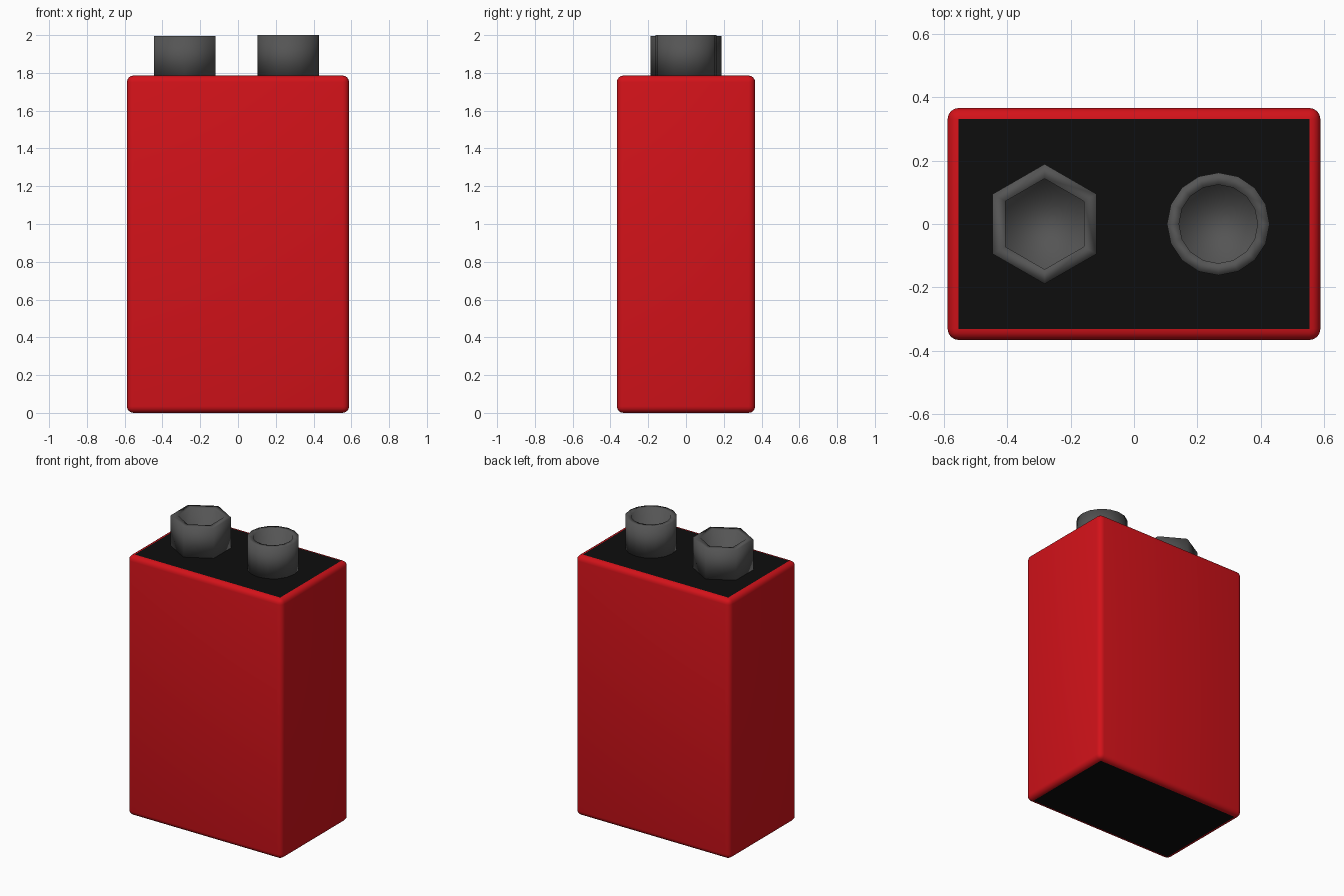
import bpy, bmesh, math

if "Cube" in bpy.data.objects:
    bpy.data.objects.remove(bpy.data.objects["Cube"])


def material(name, rgb):
    m = bpy.data.materials.new(name)
    m.diffuse_color = (*rgb, 1)
    m.use_nodes = True
    m.node_tree.nodes["Principled BSDF"].inputs["Base Color"].default_value = m.diffuse_color
    return m


RED = material("red", (0.65, 0.006, 0.01))
BLACK = material("black", (0.004, 0.004, 0.004))
DARK = material("dark_grey", (0.09, 0.09, 0.09))


def make_object(name, bm, mats):
    bmesh.ops.recalc_face_normals(bm, faces=bm.faces)
    mesh = bpy.data.meshes.new(name)
    bm.to_mesh(mesh)
    bm.free()
    for m in mats:
        mesh.materials.append(m)
    ob = bpy.data.objects.new(name, mesh)
    bpy.context.collection.objects.link(ob)
    return ob


def cup(name, x, radius, inner, sides, top, depth, turn=0.0):
    """Hollow prism terminal, smooth shaded."""
    profile = [(radius, 1.775), (radius, top), (inner, top), (inner, top - depth)]
    bm = bmesh.new()
    rings = []
    for r, z in profile:
        rings.append([bm.verts.new((x + r * math.cos(turn + math.tau * i / sides),
                                    r * math.sin(turn + math.tau * i / sides), z))
                      for i in range(sides)])
    for a, b in zip(rings, rings[1:]):
        for i in range(sides):
            j = (i + 1) % sides
            bm.faces.new((a[i], a[j], b[j], b[i]))
    bm.faces.new(rings[0])
    bm.faces.new(rings[-1])
    for f in bm.faces:
        f.smooth = True
    return make_object(name, bm, [DARK])


# Case: rounded box, red wrap with black top and bottom faces
HX, HY, H = 0.588, 0.366, 1.786
bm = bmesh.new()
bmesh.ops.create_cube(bm, size=1)
for v in bm.verts:
    v.co = (v.co.x * 2 * HX, v.co.y * 2 * HY, (v.co.z + 0.5) * H)
bmesh.ops.bevel(bm, geom=bm.edges[:], offset=0.035, offset_type='OFFSET',
                segments=4, profile=0.5, affect='EDGES')
bm.normal_update()
for f in bm.faces:
    cap = abs(f.normal.z) > 0.99 and f.calc_area() > 0.3
    f.material_index = 1 if cap else 0
    f.smooth = not cap
case = make_object("battery_case", bm, [RED, BLACK])

# Terminals: hexagonal one on the left, round one on the right
cup("hex_terminal", -0.282, 0.189, 0.143, 6, 1.994, 0.12, math.pi / 6)
cup("round_terminal", 0.266, 0.162, 0.124, 16, 2.0, 0.12)
